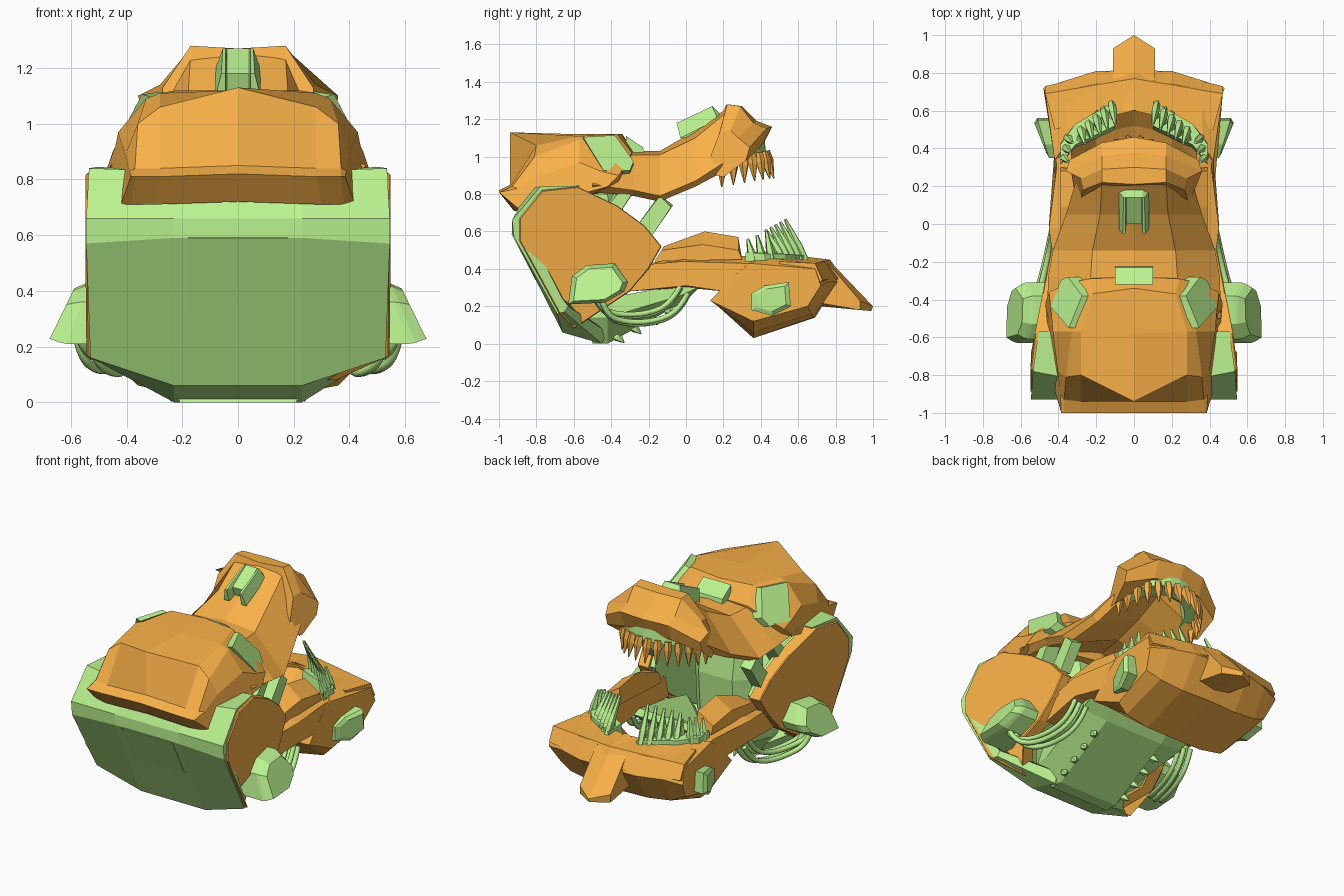
import bpy, bmesh, math
from mathutils import Vector


def material(name, col):
    m = bpy.data.materials.new(name)
    m.diffuse_color = (*col, 1)
    return m


ORANGE = material("orange_armour", (0.95, 0.44, 0.065))
GREEN = material("green_metal", (0.5, 0.9, 0.28))


def finish(name, bm, mat):
    bmesh.ops.remove_doubles(bm, verts=bm.verts, dist=0.0005)
    bmesh.ops.recalc_face_normals(bm, faces=bm.faces)
    me = bpy.data.meshes.new(name)
    bm.to_mesh(me)
    bm.free()
    me.materials.append(mat)
    ob = bpy.data.objects.new(name, me)
    bpy.context.collection.objects.link(ob)
    return ob


def skin(bm, rings):
    """Join closed rings of points and cap both ends."""
    vs = [[bm.verts.new(p) for p in r] for r in rings]
    for a, b in zip(vs, vs[1:]):
        for i in range(len(a)):
            j = (i + 1) % len(a)
            bm.faces.new((a[i], a[j], b[j], b[i]))
    bm.faces.new(vs[0])
    bm.faces.new(vs[-1])


def across(name, mat, stations, paired=False):
    """Side profiles (y, z[, x]) at widths x; spans the middle, or makes a left/right pair."""
    rings = [[(p[2] if len(p) > 2 else x, p[0], p[1]) for p in pts] for x, pts in stations]
    flip = [[(-x, y, z) for x, y, z in r] for r in rings]
    bm = bmesh.new()
    if paired:
        skin(bm, rings)
        skin(bm, flip)
    else:
        skin(bm, flip[::-1] + (rings[1:] if stations[0][0] == 0 else rings))
    return finish(name, bm, mat)


def along(name, mat, rings):
    """Half cross-sections (x, z), top centre to bottom centre, at depths y."""
    full = []
    for y, half in rings:
        r = [(x, y, z) for x, z in half]
        full.append(r + [(-x, y, z) for x, y, z in r[-2:0:-1]])
    bm = bmesh.new()
    skin(bm, full)
    return finish(name, bm, mat)


def spikes(name, mat, items, r, sides=5, tip=0.12):
    """One pointed spike per (root, tip) pair, with a bulge near the root."""
    bm = bmesh.new()
    for a, b in items:
        a, b = Vector(a), Vector(b)
        q = (b - a).to_track_quat('Z', 'Y')
        skin(bm, [[a.lerp(b, t) + q @ Vector((r * k * math.cos(i * math.tau / sides),
                                             r * k * math.sin(i * math.tau / sides), 0))
                   for i in range(sides)] for t, k in ((0, .8), (.35, 1), (1, tip))])
    return finish(name, bm, mat)


def both(items):
    return items + [tuple((-p[0], p[1], p[2]) for p in it) for it in items]


# Skull cap: crest peak at the rear centre, sloping corners, overhanging ledge
across("cranium", ORANGE, [
    (0, [(-1, .82), (-.94, .85), (-.94, 1.13), (-.58, 1.12), (-.34, 1.12), (-.28, 1.03), (-.3, .84), (-.92, .72)]),
    (.28, [(-1, .81), (-.94, .84), (-.8, 1.06), (-.57, 1.11), (-.37, 1.12, .22), (-.29, 1.02, .24),
           (-.35, .83, .3), (-.92, .71, .3)]),
    (.36, [(-1, .81, .37), (-.93, .84, .37), (-.81, 1.0, .36), (-.57, 1.09, .33), (-.4, 1.08, .28),
           (-.31, .97, .34), (-.38, .83, .4), (-.9, .71, .38)]),
    (.42, [(-1, .81, .385), (-.9, .83, .39), (-.78, .9, .4), (-.57, .97, .43), (-.45, .92, .44),
           (-.36, .9, .45), (-.42, .84, .47), (-.88, .71, .42)])])

# Eyes and forehead block
eye = [(-.55, 1.1, .335), (-.38, 1.11, .265), (-.28, .97, .34), (-.3, .92, .38), (-.44, .92, .43)]
across("eye", GREEN, [(0, [(y, z - .02, x - .08) for y, z, x in eye]), (1, [(y, z + .005, x + .01) for y, z, x in eye])], True)
across("forehead_block", GREEN, [(.1, [(-.32, 1.11), (-.23, 1.05), (-.22, 1.0), (-.32, 1.0)])])

# Snout, hollowed beneath
along("snout", ORANGE, [
    (-.5, [(0, .96), (.24, .96), (.46, .85), (.42, .81), (0, .85)]),
    (-.28, [(0, 1.03), (.23, 1.01), (.455, .82), (.41, .79), (0, .9)]),
    (-.14, [(0, 1.03), (.22, 1.01), (.43, .79), (.38, .76), (0, .92)]),
    (.05, [(0, 1.14), (.18, 1.1), (.36, .87), (.32, .84), (0, .98)]),
    (.22, [(0, 1.26), (.17, 1.24), (.31, .98), (.28, .93), (0, 1.06)])])

# Flared nose and upper lip
across("nose_lip", ORANGE, [
    (0, [(.21, 1.27), (.3, 1.27), (.38, 1.19), (.46, 1.16), (.41, 1.06), (.3, 1.08), (.18, 1.12)]),
    (.17, [(.22, 1.28), (.29, 1.27), (.36, 1.18), (.43, 1.15), (.39, 1.04), (.28, 1.04), (.17, 1.1)]),
    (.35, [(.18, 1.13, .27), (.24, 1.14, .28), (.28, 1.1, .36), (.34, 1.05, .34), (.32, .98, .34), (.2, .89, .32),
           (.1, .92, .29)])])
across("nose_plate", GREEN, [
    (0, [(0, 1.18), (.14, 1.27), (.18, 1.23), (.03, 1.1)]),
    (.04, [(0, 1.18), (.14, 1.27), (.18, 1.23), (.03, 1.1)]),
    (.045, [(-.05, 1.18), (.14, 1.27), (.18, 1.23), (-.03, 1.1)]),
    (.08, [(-.05, 1.18, .06), (.14, 1.27, .055), (.17, 1.2), (-.03, 1.1)])])

# Upper gum and teeth following one arc
def arc(deg, r, z):
    a = math.radians(deg)
    return (r * .95 * math.sin(a), .13 + r * math.cos(a), z + .06 * math.cos(a))

bm = bmesh.new()
skin(bm, [[arc(d, .22, .93), arc(d, .30, .95), arc(d, .29, 1.03), arc(d, .2, 1.03)] for d in range(-84, 85, 14)])
finish("upper_gum", bm, GREEN)
spikes("upper_teeth", ORANGE, [(arc(d, .3, .97), arc(d, .345 - .05 * abs(d) / 80, .825)) for d in range(-78, 79, 12)], .026)

# Rear skull shell with chamfered lower corners, and neck socket
across("rear_shell", GREEN, [
    (.23, [(-.57, .83), (-.84, .83), (-.93, .66), (-.93, .59), (-.66, .06), (-.45, 0), (-.42, .06), (-.57, .11),
           (-.83, .6), (-.6, .76)]),
    (.545, [(-.57, .845, .505), (-.78, .84, .535), (-.93, .66), (-.92, .57), (-.69, .16, .53), (-.65, .17, .5),
            (-.63, .2, .5), (-.66, .24, .5), (-.83, .57, .52), (-.6, .76, .5)])])
across("neck_socket", GREEN, [(.18, [(-.935, .59), (-.805, .34), (-.76, .34), (-.86, .6)])])

# Large cheek plates, tapering forward, with green lining and hinge struts
cheek = [(-.89, .67), (-.77, .82), (-.58, .84), (-.37, .74), (-.22, .63), (-.13, .52), (-.2, .4), (-.3, .28),
         (-.42, .2), (-.6, .08), (-.68, .165), (-.89, .55)]
def plate(dx, s=1):
    return [(-.5 + (y + .5) * s, .5 + (z - .5) * s, .53 + dx - .19 * max(0, y + .7) - .17 * (z < .1))
            for y, z in cheek]
across("cheek_plate", ORANGE, [(0, plate(-.06)), (1, plate(.012)), (2, plate(.018, .985))], True)
across("throat_lining", GREEN, [(0, plate(-.09, .93)), (1, plate(-.055, .93))], True)
across("hinge_strut", GREEN, [(.34, [(-.27, .62), (-.14, .8), (-.07, .74), (-.18, .58)]),
                              (.41, [(-.27, .62), (-.14, .79), (-.08, .73), (-.18, .58)])], True)
across("rear_strut", GREEN, [(.33, [(-.45, .7), (-.35, .86), (-.28, .81), (-.38, .66)]),
                             (.42, [(-.45, .7), (-.35, .82), (-.29, .8), (-.38, .66)])], True)
across("throat_column", GREEN, [(.12, [(-.5, .12), (-.5, .86), (-.36, .86), (-.3, .5), (-.32, .2)]),
                                (.2, [(-.5, .12), (-.5, .8), (-.42, .8), (-.38, .5), (-.4, .2)])])

# Throat underside with rows of studs
across("throat_plate", GREEN, [
    (.21, [(-.5, 0), (-.42, 0), (.0, .23), (.07, .3), (.0, .31), (-.45, .08)]),
    (.35, [(-.52, .14, .3), (-.42, .14, .31), (-.02, .26, .38), (.06, .3, .38), (.0, .32, .38), (-.45, .24, .31)])])
spikes("throat_studs", GREEN, both([((.22, -.38 + .09 * i, .05 + .048 * i), (.24, -.33 + .09 * i, .005 + .048 * i))
                                    for i in range(4)]), .025)

# Lower jaw: side arms, raised flanges, front body and chin
across("jaw_arm", ORANGE, [
    (.33, [(-.3, .28), (-.26, .42), (-.02, .46), (.3, .47), (.45, .45), (.4, .3), (.2, .28), (0, .3)]),
    (.45, [(-.3, .28, .42), (-.26, .42, .42), (-.02, .44), (.3, .43, .41), (.45, .42, .42), (.4, .3, .42),
           (.2, .28, .42), (0, .31)])], True)
across("jaw_flange", ORANGE, [
    (.28, [(-.15, .44), (-.12, .52), (.1, .6), (.28, .57), (.29, .46)]),
    (.39, [(-.17, .44), (-.13, .5), (.09, .53), (.28, .5), (.3, .45)])], True)
across("jaw_front", ORANGE, [
    (0, [(.52, .34), (.62, .44), (.76, .44), (.81, .33), (.69, .14), (.36, .03), (.22, .18)]),
    (.2, [(.48, .35), (.6, .45), (.74, .44), (.81, .33), (.68, .14), (.36, .03), (.2, .19)]),
    (.36, [(.3, .4), (.42, .46), (.71, .43), (.76, .33), (.67, .16), (.36, .06), (.16, .21)]),
    (.47, [(.25, .36, .42), (.34, .43, .42), (.69, .4), (.72, .31, .48), (.65, .2, .45), (.36, .12, .42), (.13, .23, .42)])])
across("jaw_lip", ORANGE, [
    (0, [(.6, .46), (.77, .45), (.84, .35), (.8, .33), (.62, .42)]),
    (.47, [(.5, .44, .42), (.69, .43), (.73, .34), (.7, .32), (.5, .4, .42)])])
across("chin_spike", ORANGE, [
    (0, [(.6, .47), (.76, .45), (1, .2), (.99, .175), (.72, .2)]),
    (.11, [(.62, .45, .09), (.76, .43), (.93, .23), (.93, .18), (.7, .22)])])

# Lower teeth in leaning rows on gum blocks
front = [((.12 + .042 * i, .64 - .03 * i, .44), (.1 + .04 * i, .53 - .026 * i, .665 - .014 * i)) for i in range(5)]
side = [((.38 - .012 * i, .36 + .05 * i, .44), (.35 - .012 * i, .33 + .05 * i, .56 + .02 * i)) for i in range(3)]
spikes("lower_teeth", GREEN, both(front + side), .023, 5, .35)
nubs = [((x0 + .01, y0 - .05, .42), (x0 - .01, y0 - .09, .58)) for (x0, y0, _), _ in front]
spikes("inner_teeth", GREEN, both(nubs), .018, 4)
across("lower_gum", GREEN, [(.1, [(.5, .38), (.52, .48), (.65, .47), (.65, .38)]),
                            (.31, [(.4, .38), (.42, .49), (.53, .48), (.53, .38)]),
                            (.39, [(.31, .4), (.32, .49), (.42, .48), (.43, .4)])], True)

# Jaw side boxes
box = [(.35, .18), (.35, .27), (.42, .31), (.55, .33), (.56, .2), (.46, .15)]
across("jaw_side_box", GREEN, [(.41, box), (.47, [(y, z, .45 + (y - .35) * .3) for y, z in box]),
                               (.5, [(.46 + (y - .46) * .75, .24 + (z - .24) * .75, .465 + (y - .35) * .3) for y, z in box])], True)

# Side pods, wider at the foot
pod = [(-.63, .21), (-.61, .36), (-.53, .42), (-.38, .43), (-.31, .33), (-.33, .28), (-.43, .22)]
def pod_ring(dx, s):
    return [(-.47 + (y + .47) * s, .31 + (z - .31) * s, dx + .4 * (.43 - z)) for y, z in pod]
across("side_pod", GREEN, [(0, [(y, z, .44) for y, z in pod]), (1, pod_ring(.53, 1)), (2, pod_ring(.55, .96)),
                           (3, pod_ring(.588, .82))], True)

# Bundled cables from pods to jaw
path = [(.56, -.48, .27), (.54, -.45, .17), (.48, -.36, .125), (.44, -.2, .125), (.41, -.06, .18), (.4, -.01, .28)]
cu = bpy.data.curves.new("cables", 'CURVE')
cu.dimensions = '3D'
cu.bevel_depth, cu.bevel_resolution, cu.resolution_u, cu.use_fill_caps = .016, 1, 4, True
for s in (-1, 1):
    for k in range(4):
        dx, dz = (k % 2 - .5) * .05, (k // 2 - .5) * .04
        sp = cu.splines.new('NURBS')
        sp.points.add(len(path) - 1)
        for pt, (x, y, z) in zip(sp.points, path):
            pt.co = (s * (x + dx), y - dz, z + dz + .01 * (k % 2), 1)
        sp.use_endpoint_u, sp.order_u = True, 3
cu.materials.append(GREEN)
bpy.context.collection.objects.link(bpy.data.objects.new("cables", cu))
